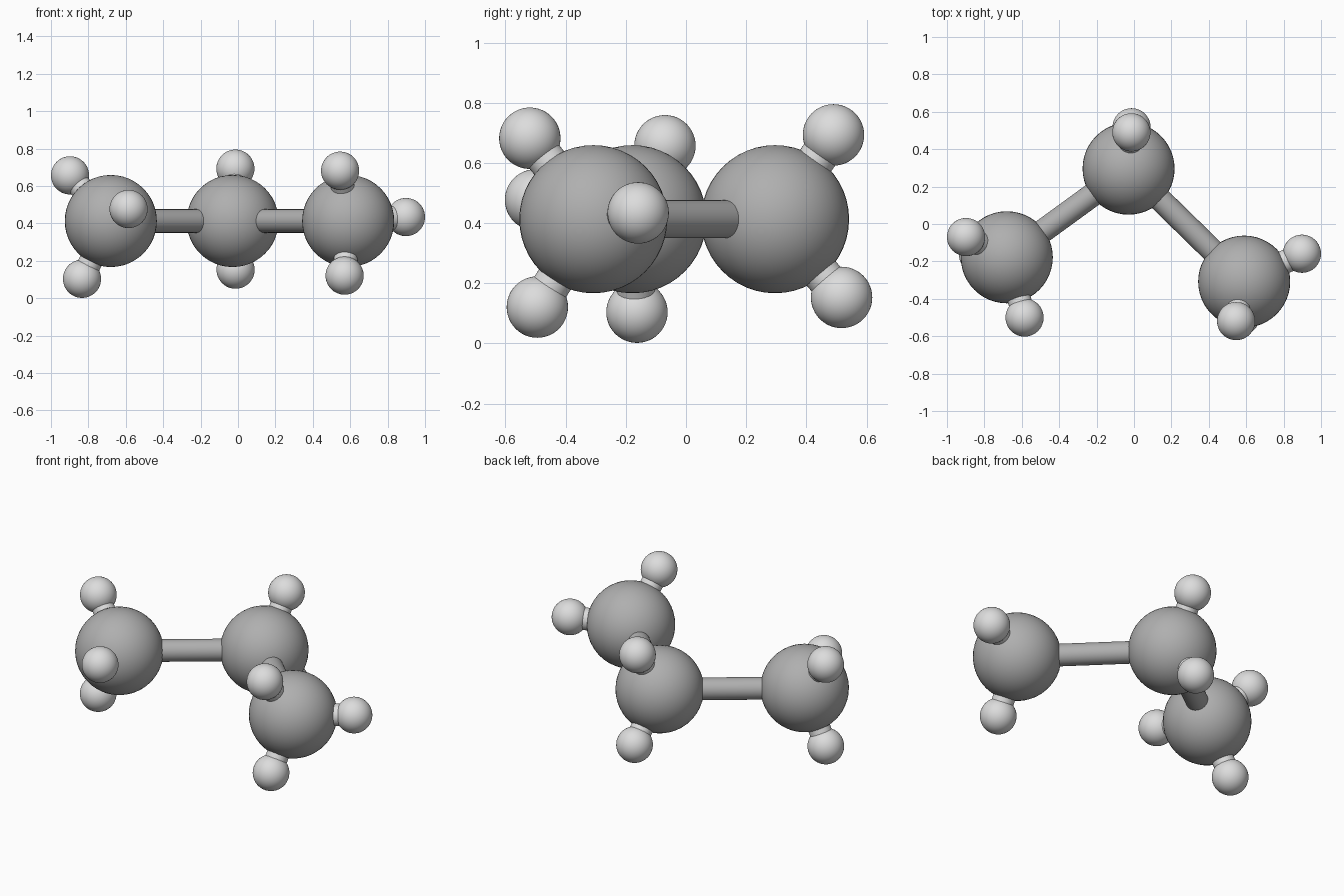
import bpy
from mathutils import Vector

cube = bpy.data.objects.get("Cube")
if cube:
    bpy.data.objects.remove(cube)


def make_material(name, value):
    mat = bpy.data.materials.new(name)
    mat.use_nodes = True
    colour = (value, value, value, 1)
    mat.diffuse_color = colour
    mat.node_tree.nodes["Principled BSDF"].inputs["Base Color"].default_value = colour
    return mat


grey = make_material("mid grey", 0.43)
white = make_material("pale grey", 0.72)

LARGE, SMALL, ROD = 0.246, 0.102, 0.063


def finish(name, mat):
    obj = bpy.context.object
    obj.name = name
    obj.data.materials.append(mat)
    bpy.ops.object.shade_smooth_by_angle()


def ball(name, centre, radius, mat):
    bpy.ops.mesh.primitive_uv_sphere_add(segments=48, ring_count=24, radius=radius, location=centre)
    finish(name, mat)


def rod(name, start, end, mat):
    start, end = Vector(start), Vector(end)
    axis = end - start
    bpy.ops.mesh.primitive_cylinder_add(
        vertices=32, radius=ROD, depth=axis.length, location=(start + end) / 2,
        rotation=axis.to_track_quat("Z", "Y").to_euler())
    finish(name, mat)


# Each large ball with the small balls attached to it
groups = {
    "right": ((-0.68, -0.178, 0.413),
              [(-0.898, -0.07, 0.657), (-0.834, -0.163, 0.104), (-0.585, -0.5, 0.477)]),
    "middle": ((-0.029, 0.296, 0.413),
               [(-0.014, 0.49, 0.693), (-0.013, 0.517, 0.153)]),
    "left": ((0.589, -0.308, 0.413),
             [(0.546, -0.519, 0.682), (0.57, -0.494, 0.121), (0.898, -0.159, 0.434)]),
}

for side, (centre, satellites) in groups.items():
    ball(f"{side}_large_ball", centre, LARGE, grey)
    for i, point in enumerate(satellites, 1):
        ball(f"{side}_small_ball_{i}", point, SMALL, white)
        rod(f"{side}_short_rod_{i}", centre, point, white)

# Long rods joining the large balls
for side in ("right", "left"):
    rod(f"{side}_long_rod", groups["middle"][0], groups[side][0], grey)
